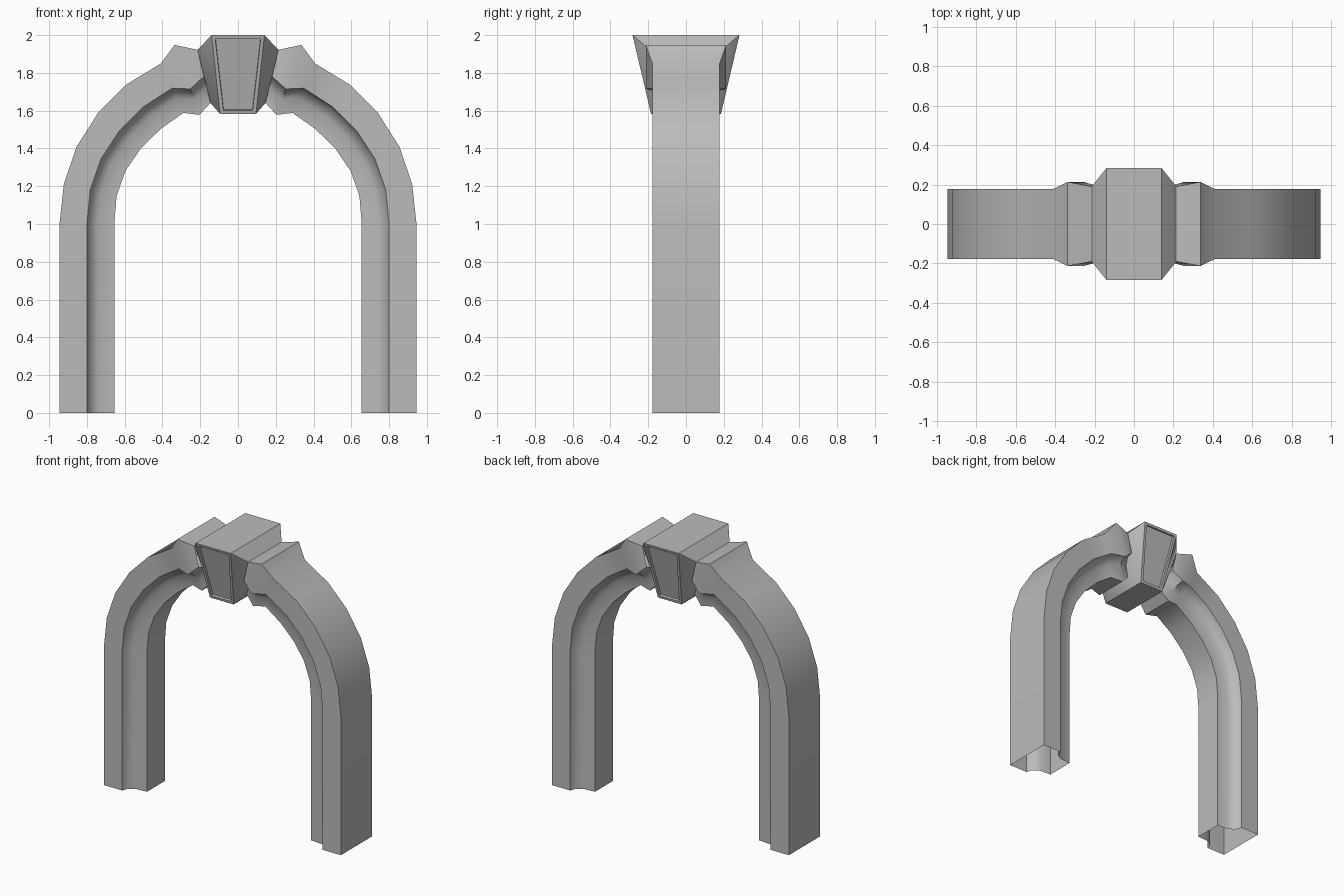
import bpy, bmesh

if "Cube" in bpy.data.objects:
    bpy.data.objects.remove(bpy.data.objects["Cube"])

stone = bpy.data.materials.new("grey_stone")
stone.diffuse_color = (0.5, 0.5, 0.5, 1)
stone.use_nodes = True
stone.node_tree.nodes["Principled BSDF"].inputs["Base Color"].default_value = stone.diffuse_color


def make_object(name, bm, angle):
    bmesh.ops.recalc_face_normals(bm, faces=bm.faces[:])
    mesh = bpy.data.meshes.new(name)
    bm.to_mesh(mesh)
    bm.free()
    mesh.materials.append(stone)
    ob = bpy.data.objects.new(name, mesh)
    bpy.context.collection.objects.link(ob)
    bpy.ops.object.select_all(action='DESELECT')
    ob.select_set(True)
    bpy.context.view_layer.objects.active = ob
    bpy.ops.object.shade_smooth_by_angle(angle=angle)
    return ob


# Arch half: rings of (outer x, z, inner x, z, half depth, where the cove starts)
rings = [
    (.945, 0, .655, 0, .178, .5),
    (.945, 1.0, .655, 1.0, .178, .5),
    (.922, 1.212, .643, 1.149, .178, .5),
    (.855, 1.408, .596, 1.281, .178, .5),
    (.741, 1.588, .516, 1.398, .178, .5),
    (.595, 1.736, .410, 1.503, .178, .5),
    (.408, 1.850, .289, 1.588, .178, .5),
    (.336, 1.948, .204, 1.578, .213, .63),   # flared collar
    (.214, 1.922, .146, 1.641, .190, .5),
]
# Cove profile: (fraction from cove start to inner edge, depth factor)
cove = [(0, 1), (.1, .76), (.41, .6), (1, .57)]

bm = bmesh.new()
loops = []
for ax, az, dx, dz, h, start in rings:
    half = [(0, 1)] + [(start + f * (1 - start), w) for f, w in cove]
    section = [(f, -w) for f, w in half] + [(f, w) for f, w in reversed(half)]
    loops.append([bm.verts.new((ax + (dx - ax) * f, h * w, az + (dz - az) * f))
                  for f, w in section])
for a, b in zip(loops, loops[1:]):
    for i in range(len(a)):
        j = (i + 1) % len(a)
        bm.faces.new((a[i], a[j], b[j], b[i]))
arch = make_object("arch", bm, 0.75)
mirror = arch.modifiers.new("mirror", 'MIRROR')
mirror.use_clip = False
mirror.use_mirror_merge = False

# Keystone: tapered block with side shoulders meeting the collars
bm = bmesh.new()


def corners(x, y, z):
    return {(sx, sy): bm.verts.new((sx * x, sy * y, z)) for sx in (-1, 1) for sy in (-1, 1)}


top = corners(.14, .283, 2.0)
shoulder = corners(.214, .19, 1.922)
hip = corners(.146, .13, 1.641)
foot = corners(.095, .185, 1.583)
panels = []
for s in (-1, 1):
    panels.append(bm.faces.new((top[-1, s], top[1, s], foot[1, s], foot[-1, s])))
    bm.faces.new((shoulder[s, -1], shoulder[s, 1], hip[s, 1], hip[s, -1]))
    bm.faces.new((top[s, -1], top[s, 1], shoulder[s, 1], shoulder[s, -1]))
    bm.faces.new((foot[s, -1], foot[s, 1], hip[s, 1], hip[s, -1]))
    for t in (-1, 1):
        bm.faces.new((top[s, t], shoulder[s, t], hip[s, t], foot[s, t]))
for ring in (top, foot):
    bm.faces.new((ring[-1, -1], ring[1, -1], ring[1, 1], ring[-1, 1]))
bmesh.ops.recalc_face_normals(bm, faces=bm.faces[:])
# Sunken front and back panels
bmesh.ops.inset_individual(bm, faces=panels, thickness=.026)
for face in panels:
    n = face.normal.copy()
    rim = bmesh.ops.inset_individual(bm, faces=[face], thickness=.002)
    for v in face.verts:
        v.co -= n * .015
make_object("keystone", bm, 0.8)
